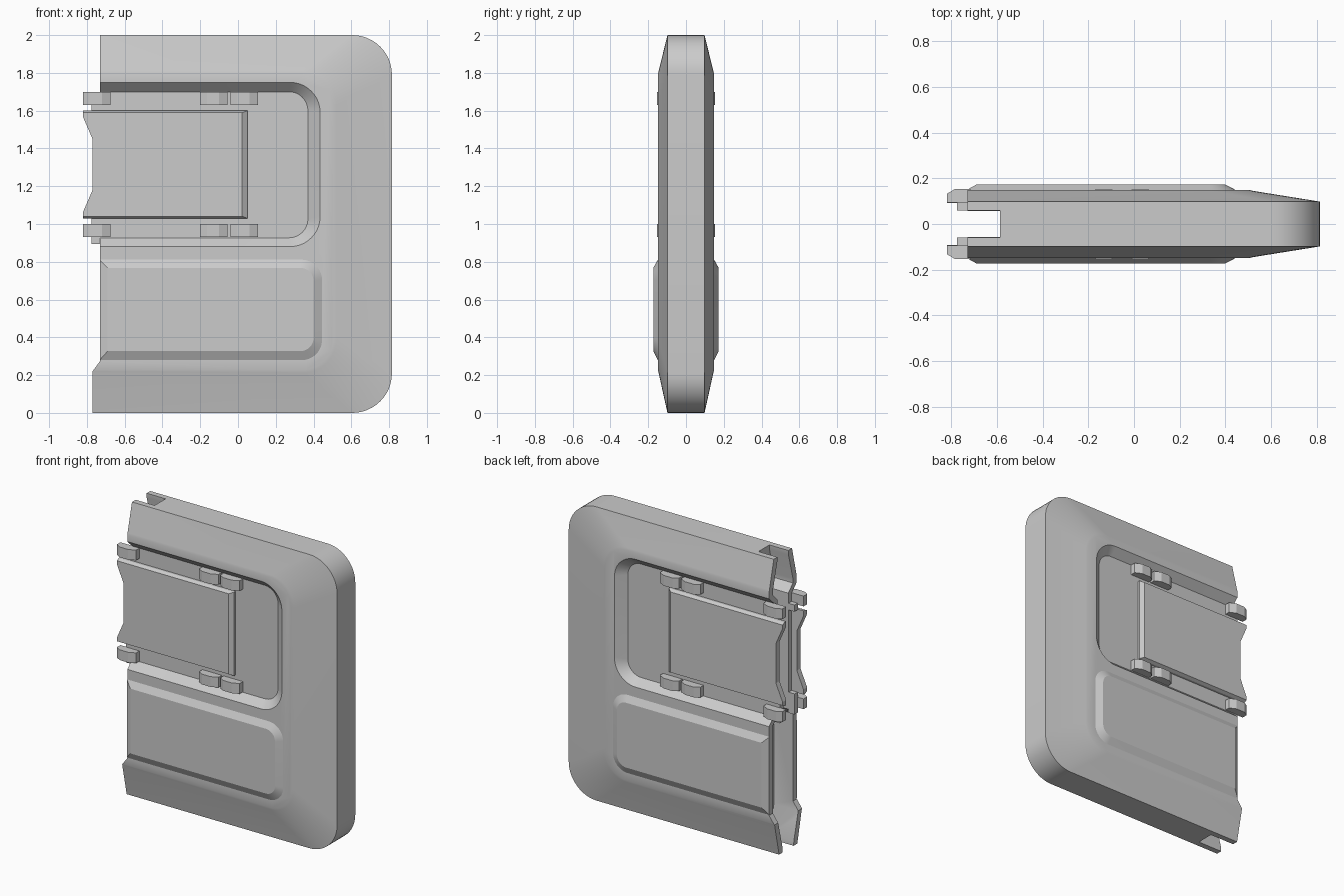
import bpy, bmesh, math

if "Cube" in bpy.data.objects:
    bpy.data.objects.remove(bpy.data.objects["Cube"])


def loft(name, rings):
    """Skin closed rings of equal point count and cap both ends."""
    bm = bmesh.new()
    rows = [[bm.verts.new(p) for p in r] for r in rings]
    n = len(rows[0])
    for a, b in zip(rows, rows[1:]):
        for i in range(n):
            j = (i + 1) % n
            bm.faces.new((a[i], a[j], b[j], b[i]))
    bm.faces.new(rows[0])
    bm.faces.new(rows[-1])
    bmesh.ops.recalc_face_normals(bm, faces=bm.faces)
    me = bpy.data.meshes.new(name)
    bm.to_mesh(me)
    bm.free()
    ob = bpy.data.objects.new(name, me)
    bpy.context.collection.objects.link(ob)
    return ob


def outline(y, x0, x1, z0, z1, r, r0=0.0):
    """Rectangle in xz with rounded right-hand corners."""
    pts = [(x0, y, z0)]
    for cz, start in ((z0 + r, -90), (z1 - r, 0)):
        for k in range(13):
            a = math.radians(start + 7.5 * k)
            pts.append((x1 - r + r * math.cos(a), y, cz + r * math.sin(a)))
    return pts + [(x0, y, z1)]


def boolean(target, tool, op):
    m = target.modifiers.new(op.lower(), 'BOOLEAN')
    m.operation, m.solver, m.object = op, 'EXACT', tool
    bpy.context.view_layer.objects.active = target
    bpy.ops.object.modifier_apply(modifier=m.name)
    bpy.data.objects.remove(tool)


def smooth(ob):
    bpy.ops.object.select_all(action='DESELECT')
    ob.select_set(True)
    bpy.context.view_layer.objects.active = ob
    bpy.ops.object.shade_smooth_by_angle(angle=math.radians(20))


# Main shell: flat rim, wide chamfer, softly edged face on both sides
half = [outline(0.098, -0.77, 0.815, 0, 2, 0.21),
        outline(0.145, -0.77, 0.522, 0.212, 1.81, 0.18),
        outline(0.149, -0.77, 0.505, 0.227, 1.795, 0.165)]
flip = [[(x, -y, z) for x, y, z in r] for r in reversed(half)]
shell = loft("shell", flip + half)

for s in (-1, 1):
    # Upper recess with sloped walls
    boolean(shell, loft("recess_cutter", [
        outline(s * 0.097, -0.95, 0.37, 0.927, 1.70, 0.10),
        outline(s * 0.149, -0.95, 0.435, 0.88, 1.75, 0.16),
        outline(s * 0.22, -0.95, 0.435, 0.88, 1.75, 0.16)]), 'DIFFERENCE')
    # Lower raised panel
    boolean(shell, loft("raised_panel", [
        outline(s * 0.12, -0.735, 0.447, 0.277, 0.813, 0.11),
        outline(s * 0.148, -0.735, 0.447, 0.277, 0.813, 0.11),
        outline(s * 0.173, -0.69, 0.40, 0.327, 0.768, 0.07)]), 'UNION')

# Step in the open left edge
trim = [(-1, 0.22), (-0.77, 0.22), (-0.73, 0.275), (-0.73, 2.1), (-1, 2.1)]
boolean(shell, loft("trim_cutter", [[(x, y, z) for x, z in trim]
                                    for y in (-0.3, 0.3)]), 'DIFFERENCE')

# Channel along the open edge, following the outer section
side = [(0.055, -0.1), (0.06, 0.03), (0.108, 0.22), (0.108, 0.87),
        (0.058, 0.92), (0.058, 1.71), (0.108, 1.76), (0.108, 1.79),
        (0.06, 1.97), (0.055, 2.1)]
section = side + [(-y, z) for y, z in reversed(side)]
boolean(shell, loft("channel_cutter", [[(x, y, z) for y, z in section]
                                       for x in (-1, -0.587)]), 'DIFFERENCE')
smooth(shell)

clip_spans = ((-0.82, -0.675), (-0.20, -0.055), (-0.04, 0.105))
for s, tag in ((-1, "front"), (1, "back")):
    # Slide plate with flared left corners
    def plate_ring(y, d):
        return [(x, s * y, z) for x, z in (
            (-0.82, 1.03 + d), (0.05 - 2.5 * d, 1.03 + d),
            (0.05 - 2.5 * d, 1.60 - d), (-0.82, 1.60 - d), (-0.82, 1.565),
            (-0.77, 1.45), (-0.77, 1.18), (-0.82, 1.065))]
    loft(tag + "_plate", [plate_ring(0.093, 0), plate_ring(0.112, 0),
                          plate_ring(0.132, 0.011)])

    for z0, z1, row in ((0.93, 1.0, "lower"), (1.63, 1.70, "upper")):
        # Chamfered clips above and below the plate
        for k, (a, b) in enumerate(clip_spans):
            prof = [(a, 0.094), (a, 0.132), (a + 0.035, 0.153),
                    (b - 0.045, 0.153), (b, 0.132), (b, 0.094)]
            loft(f"{tag}_{row}_clip_{k}", [[(x, s * y, z) for x, y in prof]
                                           for z in (z0, z1)])
        # Small pin behind the end clip
        pin = [(-0.775, 0.06), (-0.725, 0.06), (-0.725, 0.097), (-0.775, 0.097)]
        p0, p1 = (0.895, 1.035) if row == "lower" else (1.595, 1.64)
        loft(f"{tag}_{row}_pin", [[(x, s * y, z) for x, y in pin]
                                  for z in (p0, p1)])
